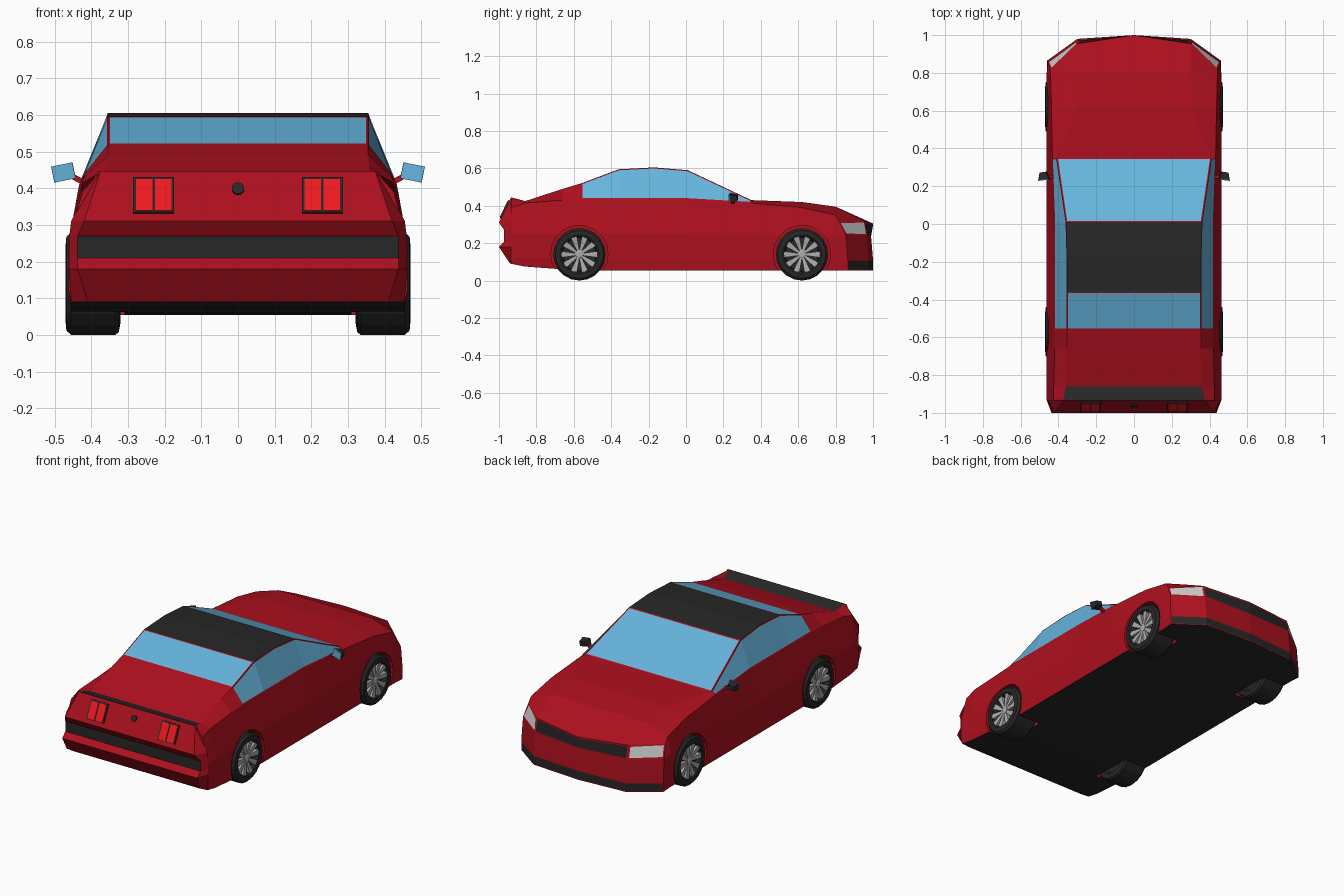
import bpy, bmesh, math
from math import sin, cos, pi
from mathutils import Matrix

if "Cube" in bpy.data.objects:
    bpy.data.objects.remove(bpy.data.objects["Cube"])

def mat(name, *c):
    m = bpy.data.materials.new(name)
    m.diffuse_color = (*c, 1)
    m.use_nodes = True
    m.node_tree.nodes["Principled BSDF"].inputs["Base Color"].default_value = m.diffuse_color
    return m

RED = mat("red_paint", 0.42, 0.005, 0.013)
BLACK = mat("black_trim", 0.02, 0.02, 0.02)
GLASS = mat("glass", 0.13, 0.46, 0.72)
LAMP = mat("lamp_clear", 0.6, 0.6, 0.6)
TAIL = mat("lamp_red", 0.85, 0.01, 0.015)
ALLOY = mat("alloy", 0.42, 0.42, 0.42)

def finish(name, bm, mats):
    bmesh.ops.recalc_face_normals(bm, faces=bm.faces[:])
    me = bpy.data.meshes.new(name)
    bm.to_mesh(me)
    bm.free()
    for m in mats:
        me.materials.append(m)
    ob = bpy.data.objects.new(name, me)
    bpy.context.collection.objects.link(ob)
    return ob

class Shell:
    """Mirrored half-shell with tagged faces."""
    def __init__(self):
        self.bm, self.cache, self.tags = bmesh.new(), {}, {}

    def v(self, p, s=1):
        k = (round(p[0] * s, 4) + 0.0, round(p[1], 4), round(p[2], 4))
        if k not in self.cache:
            self.cache[k] = self.bm.verts.new(k)
        return self.cache[k]

    def grid(self, rows, tag):
        for i in range(len(rows) - 1):
            for j in range(len(rows[i]) - 1):
                for s in (1, -1):
                    q = [rows[i][j], rows[i][j+1], rows[i+1][j+1], rows[i+1][j]]
                    f = self.bm.faces.new([self.v(p, s) for p in q])
                    self.tags.setdefault(tag(i, j), []).append(f)

    def paint(self, styles):
        bmesh.ops.recalc_face_normals(self.bm, faces=self.bm.faces[:])
        for tag, (idx, border) in styles.items():
            for f in self.tags[tag]:
                f.material_index = idx
            if border:
                r = bmesh.ops.inset_region(self.bm, faces=self.tags[tag],
                                           thickness=border, use_even_offset=True)
                for f in r['faces']:
                    f.material_index = 0

# Body: cross-section stations (y, top z, top x, belt x, belt z, bottom z)
stations = [(-.935, .445, .375, .425, .39, .09), (-.86, .425, .36, .425, .415, .075),
            (-.66, .49, .355, .42, .43, .06), (-.56, .52, .355, .42, .435, .055),
            (-.36, .595, .355, .42, .435, .055), (-.17, .605, .355, .42, .435, .055),
            (.01, .59, .36, .42, .435, .055), (.35, .43, .41, .432, .415, .055),
            (.62, .42, .3, .437, .39, .055), (.8, .395, .3, .442, .35, .055)]
rings = [[(0, y, zt), (xr, y, zt), (xb, y, zb), (.462, y, .25), (.462, y, .12),
          (.455, y, z0), (.3, y, z0), (0, y, z0)] for y, zt, xr, xb, zb, z0 in stations]
nose = [(0, 1, .305), (.3, .955, .318), (.442, .82, .315), (.456, .855, .245),
        (.46, .865, .11), (.46, .865, .055), (.3, .98, .055), (0, 1, .055)]
rings.append(nose)

def body_tag(i, j):
    if j >= 5:
        return 'under'
    if j == 1 and 3 <= i <= 6:
        return 'side_glass'
    if j == 0:
        return {0: 'spoiler', 3: 'rear_glass', 4: 'roof', 5: 'roof', 6: 'windshield'}.get(i, 'paint')
    return 'paint'

body = Shell()
body.grid(rings, body_tag)
# Nose face: grille, headlights, bumper and lower intake
nose_tags = [('grille', 'headlight'), ('paint', 'paint'), ('intake', 'intake')]
body.grid([nose[:3], [(0, .99, .23), (.3, .97, .24), nose[3]],
           [(0, 1, .11), (.3, .98, .11), nose[4]], [nose[7], nose[6], nose[5]]],
          lambda i, j: nose_tags[i][j])
body.bm.faces.new([body.v(p) for p in rings[0]] + [body.v(p, -1) for p in rings[0][-2:0:-1]])
body.paint({'under': (1, 0), 'spoiler': (1, 0), 'roof': (1, 0), 'grille': (1, .008),
            'intake': (1, .005), 'windshield': (2, .007), 'rear_glass': (2, .006),
            'side_glass': (2, .006), 'headlight': (3, .008)})
car = finish("body", body.bm, [RED, BLACK, GLASS, LAMP])

# Wheel arches cut out of the body
WHEELS = [(s, y) for s in (1, -1) for y in (-.57, .62)]
for s, y in WHEELS:
    bm = bmesh.new()
    bmesh.ops.create_cone(bm, cap_ends=True, segments=20, radius1=.153, radius2=.153, depth=.2,
                          matrix=Matrix.Translation((s * .41, y, .142)) @ Matrix.Rotation(pi/2, 4, 'Y'))
    cutter = finish("arch_cutter", bm, [RED])
    cutter.hide_render = True
    mod = car.modifiers.new("arch", 'BOOLEAN')
    mod.operation, mod.object, mod.solver = 'DIFFERENCE', cutter, 'EXACT'
    bpy.context.view_layer.objects.active = car
    bpy.ops.object.modifier_apply(modifier="arch")
    bpy.data.objects.remove(cutter)

# Tail fascia: rows of (z, y, panel half width, side x)
tail_rows = [(.445, -.935, .375, .385), (.31, -1, .42, .455), (.27, -.972, .437, .46),
             (.21, -.972, .437, .462), (.18, -1, .437, .462), (.09, -.94, .41, .455)]
tail = Shell()
tail.grid([[(0, y, z), (w, y, z), (x, -.933, z)] for z, y, w, x in tail_rows],
          lambda i, j: 'bumper' if (i, j) == (2, 0) else 'paint')
tail.paint({'bumper': (1, 0)})
finish("tail_fascia", tail.bm, [RED, BLACK])

def box(name, loc, size, m, rot=(0, 0, 0), taper=1):
    bm = bmesh.new()
    bmesh.ops.create_cube(bm, size=1)
    for v in bm.verts:
        k = taper if v.co.y > 0 else 1
        v.co = (v.co.x * size[0] * k, v.co.y * size[1], v.co.z * size[2] * k)
    ob = finish(name, bm, [m])
    ob.location, ob.rotation_euler = loc, rot
    return ob

# Tail lamps and round filler cap on the sloping panel
tilt = math.atan(.065 / .135)
for s in (1, -1):
    box("tail_lamp_frame", (s * .23, -.967, .38), (.112, .012, .108), BLACK, (-tilt, 0, 0))
    for dx in (-.026, .026):
        box("tail_lamp", (s * .23 + dx, -.969, .379), (.045, .014, .096), TAIL, (-tilt, 0, 0))
bm = bmesh.new()
bmesh.ops.create_cone(bm, cap_ends=True, segments=16, radius1=.017, radius2=.017, depth=.016)
cap = finish("filler_cap", bm, [BLACK])
cap.location, cap.rotation_euler = (0, -.958, .397), (pi/2 - tilt, 0, 0)

# Door mirrors
for s in (1, -1):
    box("mirror_stem", (s * .438, .25, .425), (.05, .018, .015), RED, (0, -s * .5, 0))
    turn = (0, s * .2, -s * .15)
    box("mirror_housing", (s * .478, .255, .443), (.058, .04, .044), BLACK, turn, .6)
    box("mirror_glass", (s * .477, .234, .443), (.058, .004, .044), GLASS, turn)

def lathe(name, profile, s, y, m, n=20):
    """Spin (x, radius) points about the axle."""
    bm = bmesh.new()
    loops = [[bm.verts.new((s * x, y + r * sin(2*pi*k/n), .14 + r * cos(2*pi*k/n)))
              for k in range(n)] for x, r in profile]
    for a, b in zip(loops, loops[1:]):
        for k in range(n):
            bm.faces.new((a[k], a[k-1], b[k-1], b[k]))
    bm.faces.new(loops[0])
    bm.faces.new(loops[-1])
    return finish(name, bm, [m])

# Wheels: tyre with dark dish, alloy rim, hub and ten spokes
for s, y in WHEELS:
    lathe("tyre", [(.345, .09), (.32, .105), (.325, .132), (.335, .14), (.455, .14),
                   (.468, .128), (.47, .105), (.462, .098), (.435, .09)], s, y, BLACK)
    lathe("rim", [(.43, .086), (.43, .1), (.468, .103), (.466, .096), (.438, .09)], s, y, BLACK)
    lathe("hub", [(.43, .024), (.458, .022), (.462, .014)], s, y, ALLOY, 10)
    bm = bmesh.new()
    for k in range(10):
        a = 2 * pi * (k + .5) / 10
        pts = []
        for x0, x1 in ((.436, .436), (.455, .465)):
            for x, r, w in ((x0, .015, -.006), (x0, .015, .006), (x1, .098, .017), (x1, .098, -.017)):
                pts.append(bm.verts.new((s * x, y + r * sin(a) + w * cos(a), .14 + r * cos(a) - w * sin(a))))
        bm.faces.new(pts[:4])
        bm.faces.new(pts[4:])
        for i in range(4):
            j = (i + 1) % 4
            bm.faces.new((pts[i], pts[j], pts[j + 4], pts[i + 4]))
    finish("spokes", bm, [ALLOY])
